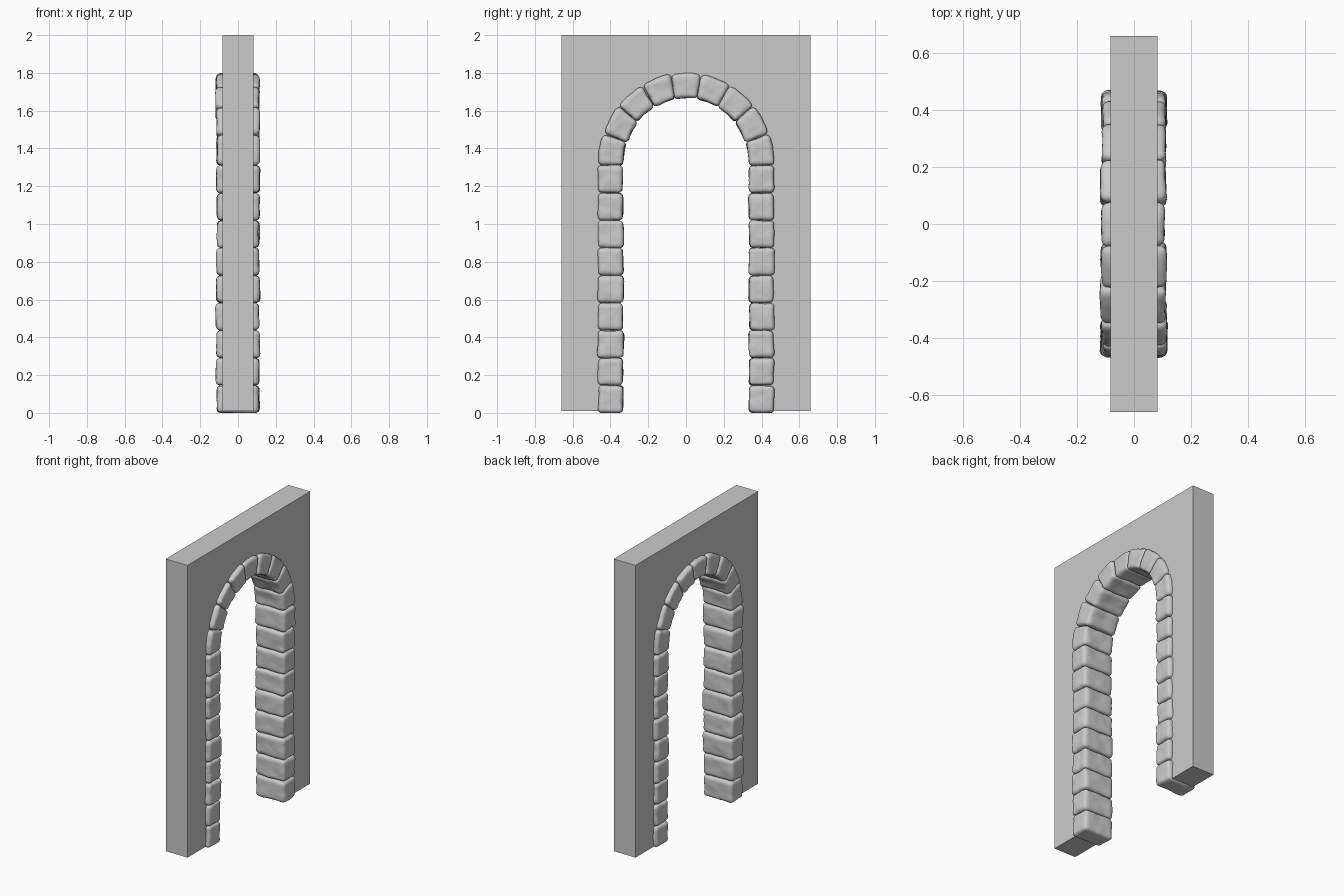
import bpy, bmesh, math, random
from mathutils import Vector, noise

if "Cube" in bpy.data.objects:
    bpy.data.objects.remove(bpy.data.objects["Cube"])

random.seed(4)
SPRING = 1.31      # height where the arch starts
MID = 0.40         # centre line radius of the stone ring
RISE = 0.022       # slight vertical stretch of the arch
LEG_N, ARCH_N = 9, 9


def arch_point(r, a):
    return r * math.sin(a), SPRING + (r + RISE) * math.cos(a)


def finish(bm, name):
    bmesh.ops.recalc_face_normals(bm, faces=bm.faces)
    me = bpy.data.meshes.new(name)
    bm.to_mesh(me)
    bm.free()
    ob = bpy.data.objects.new(name, me)
    bpy.context.collection.objects.link(ob)
    return ob


def stone(name, half_len, place):
    """Rounded, lumpy block in local (x, across, along), mapped by place()."""
    bm = bmesh.new()
    bmesh.ops.create_cube(bm, size=2)
    bmesh.ops.subdivide_edges(bm, edges=bm.edges[:], cuts=12, use_grid_fill=True)
    half = Vector((0.112 + random.uniform(-.003, .003),
                   0.067 + random.uniform(-.002, .002), half_len))
    rad = 0.022
    seed = Vector([random.uniform(-50, 50) for _ in range(3)])
    shift = Vector((random.uniform(-.004, .003), random.uniform(-.002, .002), 0))
    tilt = random.uniform(-.025, .025)
    for v in bm.verts:
        p = Vector([c * h for c, h in zip(v.co, half)])
        core = Vector([max(-(h - rad), min(h - rad, c)) for c, h in zip(p, half)])
        n = (p - core).normalized()
        p = core + n * rad
        p += n * (0.005 * noise.noise(p * 14 + seed) + 0.002 * noise.noise(p * 40 + seed))
        p += shift
        p.y += tilt * p.z
        y, z = place(p.y, p.z)
        v.co = (p.x, y, max(z, 0))
    ob = finish(bm, name)
    for f in ob.data.polygons:
        f.use_smooth = True


# wall slab with arched opening
outline = [(-0.66, 0.01), (-0.66, 2.0), (0.66, 2.0), (0.66, 0.01), (MID, 0.01)]
outline += [arch_point(MID, math.pi / 2 - math.pi * i / 36) for i in range(37)]
outline.append((-MID, 0.01))
bm = bmesh.new()
face = bm.faces.new([bm.verts.new((-0.082, y, z)) for y, z in outline])
res = bmesh.ops.extrude_face_region(bm, geom=[face])
bmesh.ops.translate(bm, vec=(0.164, 0, 0),
                    verts=[g for g in res["geom"] if isinstance(g, bmesh.types.BMVert)])
finish(bm, "wall")

# jamb stones on both sides
step = SPRING / LEG_N
for side, label in ((-1, "left"), (1, "right")):
    for i in range(LEG_N):
        zc = (i + 0.5) * step
        stone(f"{label}_jamb_stone_{i + 1}", step / 2 - 0.0005,
              lambda u, w, s=side, zc=zc: (s * MID + u, zc + w))

# arch stones, keystone in the middle
ang = math.pi / ARCH_N
for i in range(ARCH_N):
    a0 = (i - (ARCH_N - 1) / 2) * ang
    stone("keystone" if i == ARCH_N // 2 else f"arch_stone_{i + 1}", MID * ang / 2 - 0.0005,
          lambda u, w, a0=a0: arch_point(MID + u, a0 + w / MID))
